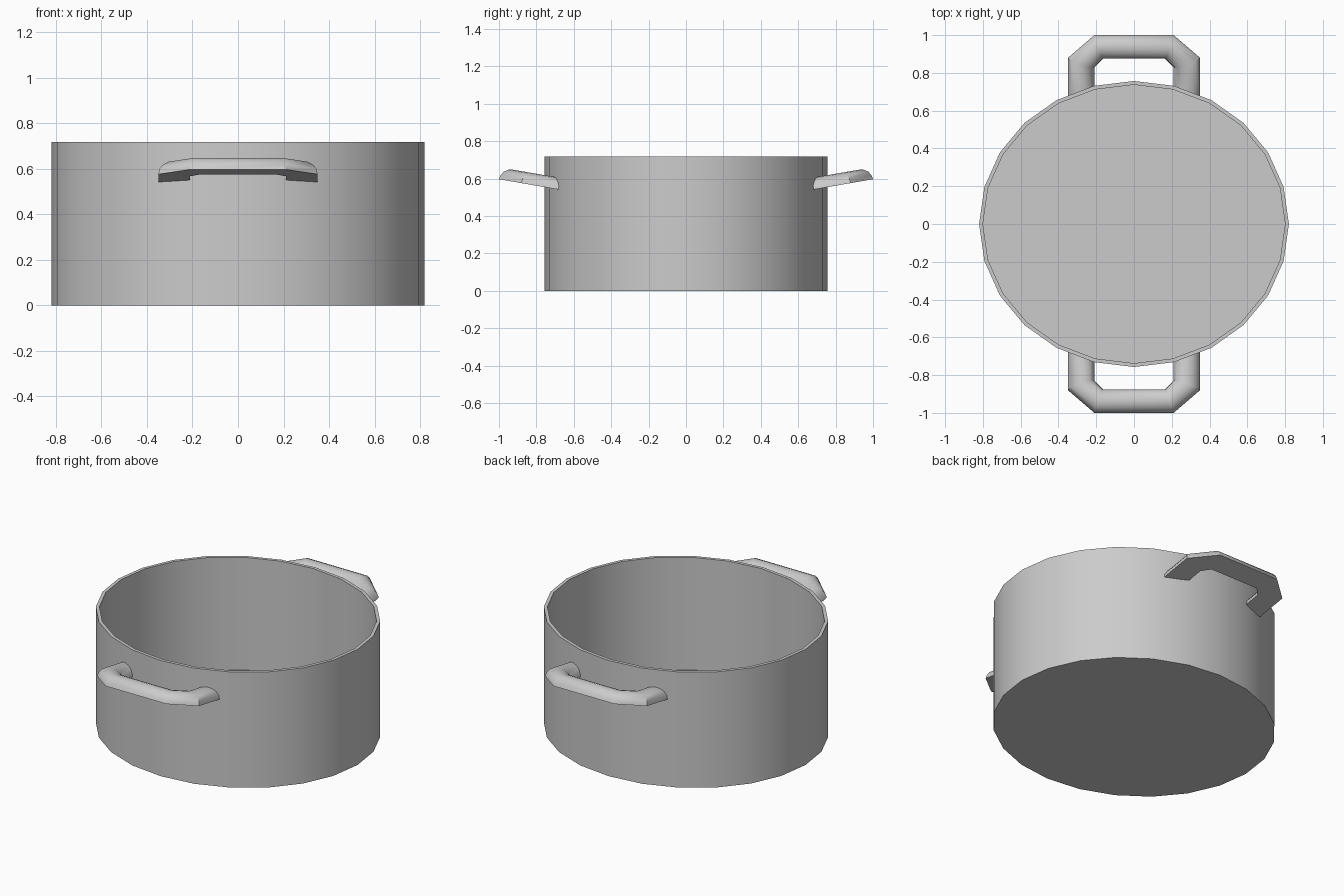
import bpy, bmesh
from math import sin, cos, pi, radians

if "Cube" in bpy.data.objects:
    bpy.data.objects.remove(bpy.data.objects["Cube"])

SIDES = 24
TILT = radians(9.8)


def finish(name, bm):
    bmesh.ops.recalc_face_normals(bm, faces=bm.faces[:])
    mesh = bpy.data.meshes.new(name)
    bm.to_mesh(mesh)
    bm.free()
    obj = bpy.data.objects.new(name, mesh)
    bpy.context.collection.objects.link(obj)
    bpy.ops.object.select_all(action='DESELECT')
    obj.select_set(True)
    bpy.context.view_layer.objects.active = obj
    bpy.ops.object.shade_smooth_by_angle(angle=radians(35))
    return obj


def bridge(bm, a, b, closed=True):
    n = len(a)
    for i in range(n if closed else n - 1):
        j = (i + 1) % n
        bm.faces.new((a[i], a[j], b[j], b[i]))


# Pot body: slightly oval 24-sided shell with a thin wall and floor
def build_pot():
    bm = bmesh.new()
    profile = [(0.82, 0.757, 0), (0.82, 0.757, 0.717),
               (0.80, 0.737, 0.717), (0.80, 0.737, 0.02)]
    rings = []
    for rx, ry, z in profile:
        rings.append([bm.verts.new((rx * cos(2 * pi * i / SIDES),
                                    ry * sin(2 * pi * i / SIDES), z))
                      for i in range(SIDES)])
    for a, b in zip(rings, rings[1:]):
        bridge(bm, a, b)
    bm.faces.new(rings[0])
    bm.faces.new(rings[-1])
    return finish("pot_body", bm)


# Handle: half-round bar swept around a chamfered U, flat underneath, tilted up
def build_handle(name, side):
    half = [((0.35, 0.682), (0.21, 0.73)),
            ((0.35, 0.88), (0.21, 0.83)),
            ((0.21, 1.0), (0.165, 0.875))]
    stations = half + [((-o[0], o[1]), (-i[0], i[1])) for o, i in reversed(half)]
    steps, height = 8, 0.063
    bm = bmesh.new()
    rings = []
    for outer, inner in stations:
        ring = []
        for k in range(steps + 1):
            a = pi * k / steps
            t = (1 - cos(a)) / 2
            h = height * sin(a)
            x = outer[0] + (inner[0] - outer[0]) * t
            y = outer[1] + (inner[1] - outer[1]) * t
            z = 0.541 + (y - 0.68) * math_tan + h * cos(TILT)
            ring.append(bm.verts.new((side * x, side * (y - h * sin(TILT)), z)))
        rings.append(ring)
    for a, b in zip(rings, rings[1:]):
        bridge(bm, a, b)
    bm.faces.new(rings[0])
    bm.faces.new(rings[-1])
    return finish(name, bm)


math_tan = sin(TILT) / cos(TILT)
build_pot()
build_handle("front_handle", -1)
build_handle("back_handle", 1)
